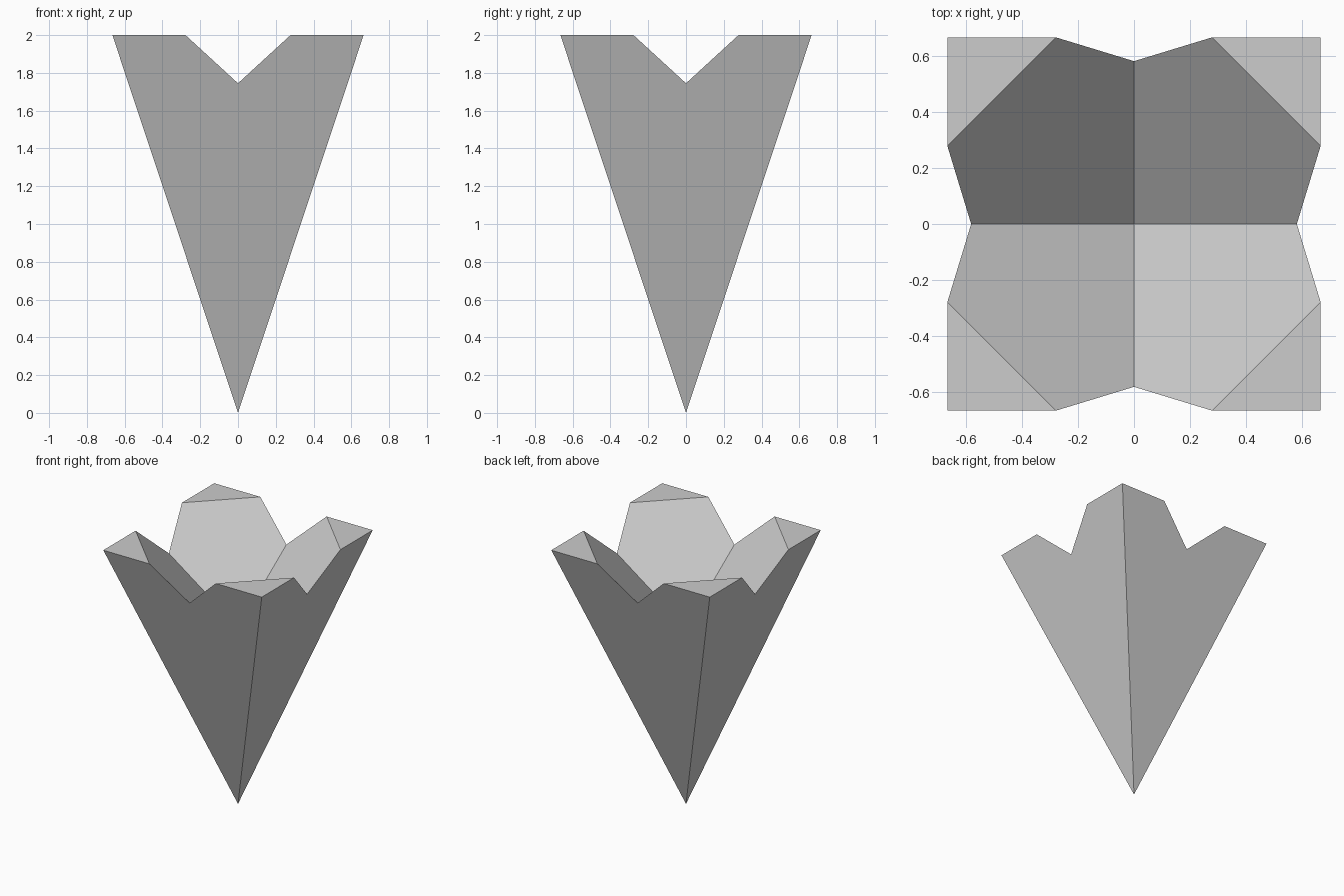
import bpy, bmesh
from math import pi
from mathutils import Matrix, Vector

cube = bpy.data.objects.get("Cube")
if cube:
    bpy.data.objects.remove(cube, do_unlink=True)

# Plain grey material
grey = bpy.data.materials.new("plain_grey")
grey.use_nodes = True
colour = (0.604, 0.604, 0.604, 1)
grey.diffuse_color = colour
grey.node_tree.nodes["Principled BSDF"].inputs["Base Color"].default_value = colour

HEIGHT = 2.0
HALF = 0.665            # half width of the square top
SHOULDER = 0.278        # where the rim starts to dip
NOTCH_Z = 1.745         # lowest point of the rim, mid side
NOTCH = HALF * NOTCH_Z / HEIGHT

# The hollow's faces are flat, so its bottom follows from rim and notch
slope = (HEIGHT - NOTCH_Z) / (HALF + SHOULDER - NOTCH)
floor = Vector((0, 0, NOTCH_Z - slope * NOTCH))
tip = Vector((0, 0, 0))

# Points of one side, which faces -y
corner_a = Vector((-HALF, -HALF, HEIGHT))
shoulder_a = Vector((-SHOULDER, -HALF, HEIGHT))
notch = Vector((0, -NOTCH, NOTCH_Z))
shoulder_b = Vector((SHOULDER, -HALF, HEIGHT))
corner_b = Vector((HALF, -HALF, HEIGHT))
next_shoulder = Vector((HALF, -SHOULDER, HEIGHT))
next_notch = Vector((NOTCH, 0, NOTCH_Z))

side = [tip, corner_b, shoulder_b, notch, shoulder_a, corner_a]
rim_corner = [shoulder_b, corner_b, next_shoulder]
hollow = [floor, notch, shoulder_b, next_shoulder, next_notch]

# Four identical quarters around the axis
bm = bmesh.new()
for i in range(4):
    turn = Matrix.Rotation(i * pi / 2, 3, 'Z')
    for face in (side, rim_corner, hollow):
        bm.faces.new([bm.verts.new(turn @ p) for p in face])
bmesh.ops.remove_doubles(bm, verts=bm.verts, dist=0.0001)
bmesh.ops.recalc_face_normals(bm, faces=bm.faces)

mesh = bpy.data.meshes.new("hollow_spike")
bm.to_mesh(mesh)
bm.free()
mesh.materials.append(grey)
spike = bpy.data.objects.new("hollow_spike", mesh)
bpy.context.collection.objects.link(spike)
